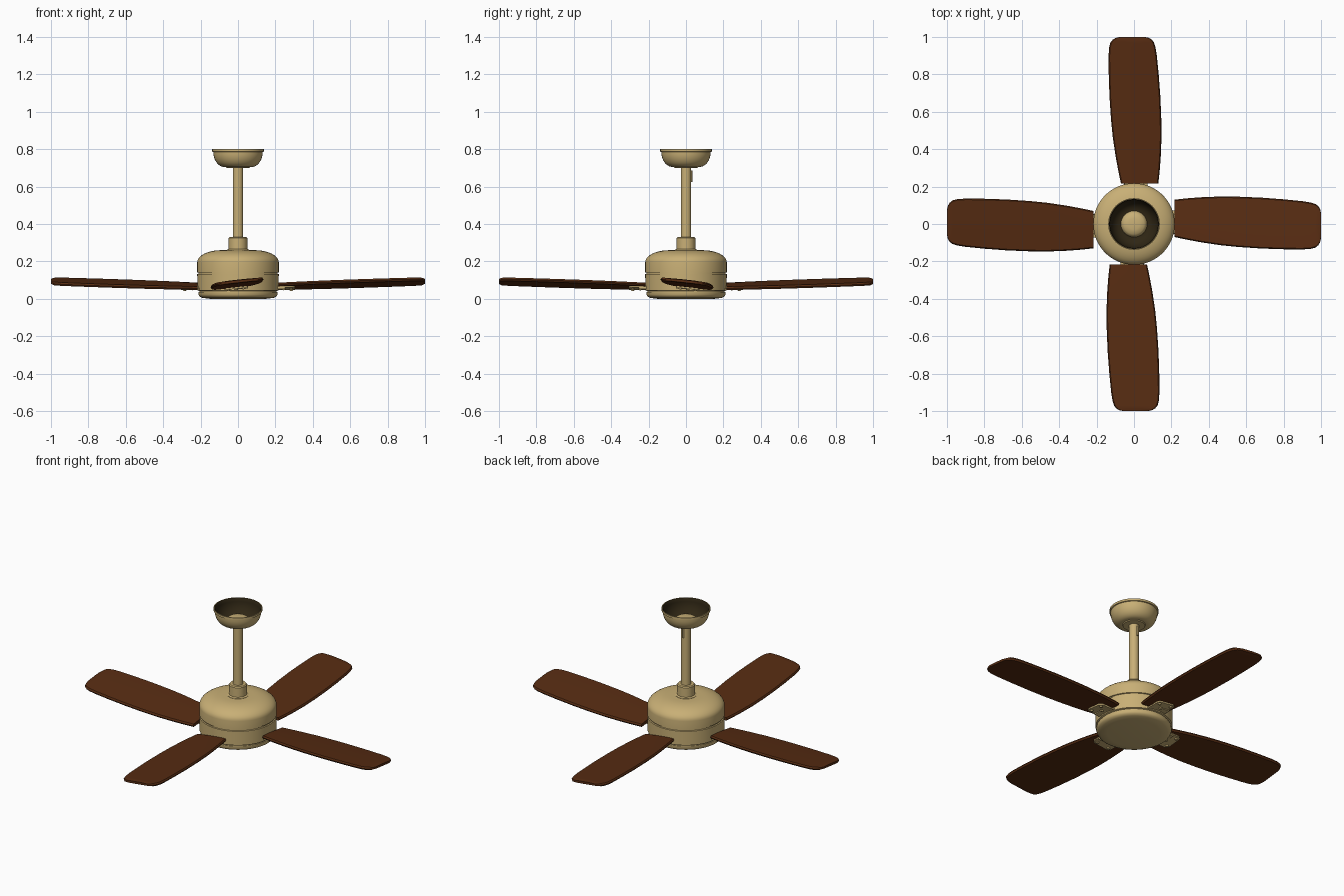
import bpy, bmesh, math
from mathutils import Matrix, Vector

if "Cube" in bpy.data.objects:
    bpy.data.objects.remove(bpy.data.objects["Cube"], do_unlink=True)


def material(name, rgb, rough=0.5):
    m = bpy.data.materials.new(name)
    m.use_nodes = True
    m.diffuse_color = (*rgb, 1)
    node = m.node_tree.nodes["Principled BSDF"]
    node.inputs["Base Color"].default_value = (*rgb, 1)
    node.inputs["Roughness"].default_value = rough
    return m


BRASS = material("antique_brass", (0.58, 0.43, 0.18))
WOOD = material("walnut_wood", (0.095, 0.025, 0.006))
DARK = material("dark_cup_lining", (0.028, 0.019, 0.007))


def finish(name, bm, *mats, angle=35):
    bmesh.ops.remove_doubles(bm, verts=bm.verts, dist=0.0001)
    bmesh.ops.recalc_face_normals(bm, faces=bm.faces)
    mesh = bpy.data.meshes.new(name)
    bm.to_mesh(mesh)
    bm.free()
    ob = bpy.data.objects.new(name, mesh)
    bpy.context.collection.objects.link(ob)
    for m in mats:
        mesh.materials.append(m)
    bpy.ops.object.select_all(action='DESELECT')
    ob.select_set(True)
    bpy.context.view_layer.objects.active = ob
    bpy.ops.object.shade_smooth_by_angle(angle=math.radians(angle))
    return ob


def lathe(name, profile, closed=False, steps=64, mats=(BRASS,)):
    bm = bmesh.new()
    verts = [bm.verts.new((r, 0, z)) for r, z in profile]
    pairs = list(zip(verts, verts[1:]))
    if closed:
        pairs.append((verts[-1], verts[0]))
    edges = [bm.edges.new(p) for p in pairs]
    bmesh.ops.spin(bm, geom=verts + edges, cent=(0, 0, 0), axis=(0, 0, 1),
                   angle=math.tau, steps=steps, use_merge=False)
    return finish(name, bm, *mats)


# Motor housing: rounded dome, seam groove, lower band and bottom plate
dome = [(0.09 + 0.128 * math.sin(a), 0.195 + 0.065 * math.cos(a))
        for a in (math.pi / 2 * i / 10 for i in range(11))]
lathe("motor_housing", [(0, 0.26)] + dome + [
    (0.218, 0.142), (0.212, 0.14), (0.212, 0.134), (0.218, 0.132),
    (0.217, 0.045), (0.207, 0.042), (0.207, 0.036), (0, 0.036)])
lathe("bottom_plate", [(0, 0.037), (0.211, 0.037), (0.211, 0.022),
                       (0.205, 0.012), (0.19, 0.005), (0.15, 0), (0, 0)])

# Down rod with its collar
lathe("down_rod", [(0, 0.25), (0.028, 0.25), (0.028, 0.74), (0.018, 0.74),
                   (0.018, 0.70), (0, 0.70)], steps=32)
lathe("rod_collar", [(0, 0.25), (0.06, 0.25), (0.06, 0.262), (0.05, 0.266),
                     (0.05, 0.324), (0.045, 0.33), (0, 0.33)], steps=40)

# Ceiling cup: thin open bowl with a dark lining
outer = [(0.072 + 0.06 * math.sin(a), 0.785 - 0.08 * math.cos(a))
         for a in (math.pi / 2 * i / 10 for i in range(11))]
inner = [(r - 0.004, z + 0.006) for r, z in reversed(outer)]
cup = lathe("ceiling_cup", [(0.04, 0.705)] + outer +
            [(0.138, 0.787), (0.138, 0.80), (0.133, 0.80)] + inner +
            [(0.04, 0.711)], closed=True)
cup.data.materials.append(DARK)
for f in cup.data.polygons:
    c = f.center
    inward = f.normal.x * c.x + f.normal.y * c.y < -0.001
    if inward and c.z > 0.711 or f.normal.z > 0.9 and c.z < 0.75:
        f.material_index = 1
lathe("hanger_ball", [(0, 0.70), (0.062, 0.70), (0.07, 0.715), (0.065, 0.728),
                      (0.054, 0.738), (0.03, 0.744), (0, 0.744)], steps=40)

# Small retaining pin near the top of the rod
bm = bmesh.new()
bmesh.ops.create_cone(bm, cap_ends=True, segments=12, radius1=0.006,
                      radius2=0.006, depth=0.06,
                      matrix=Matrix.Translation((0, 0.028, 0.655)))
finish("rod_pin", bm, BRASS)

# Blade outline: distance along, one edge, other edge
OUTLINE = [(0.212, 0.13, -0.07), (0.28, 0.137, -0.083), (0.36, 0.143, -0.098),
           (0.46, 0.147, -0.113), (0.56, 0.146, -0.123), (0.68, 0.141, -0.131),
           (0.8, 0.132, -0.135), (0.9, 0.122, -0.136), (0.945, 0.115, -0.133),
           (0.97, 0.107, -0.126), (0.986, 0.095, -0.113), (0.995, 0.08, -0.098),
           (1.0, 0.058, -0.075)]
PITCH = -0.11


def blade_z(x, y):
    return 0.07 + 0.022 * (x - 0.2) / 0.8 + PITCH * y


def make_blade(name, place):
    bm = bmesh.new()
    loops = []
    for x, hi, lo in OUTLINE:
        h = 0.009 if x < 0.99 else 0.006
        section = [(hi, 0), (hi - 0.006, h), (0.04, h + 0.002), (-0.03, h + 0.002),
                   (lo + 0.006, h), (lo, 0), (lo + 0.006, -h), (-0.03, -h),
                   (0.04, -h), (hi - 0.006, -h)]
        slant = 0.08 * (0.13 - hi / 2) if x < 0.22 else 0
        loops.append([bm.verts.new((x + slant, y, blade_z(x, y) + dz))
                      for y, dz in section])
    for a, b in zip(loops, loops[1:]):
        for i in range(len(a)):
            j = (i + 1) % len(a)
            bm.faces.new((a[i], a[j], b[j], b[i]))
    bm.faces.new(loops[0])
    bm.faces.new(loops[-1])
    bm.transform(place)
    finish(name, bm, WOOD, angle=40)


def add_box(bm, center, size, tilt):
    m = (Matrix.Translation(center) @ Matrix.Rotation(tilt, 4, 'X')
         @ Matrix.Diagonal((*size, 1)))
    return bmesh.ops.create_cube(bm, size=1, matrix=m)["verts"]


def make_bracket(name, place):
    bm = bmesh.new()
    tilt = math.atan(PITCH)
    # Mounting plate under the blade, with clipped outer corners
    plate = add_box(bm, (0.255, 0.01, 0.058), (0.1, 0.125, 0.009), tilt)
    corners = [e for e in bm.edges
               if all(v.co.x > 0.3 for v in e.verts)
               and abs(e.verts[0].co.y - e.verts[1].co.y) < 0.01]
    bmesh.ops.bevel(bm, geom=corners, offset=0.022, segments=3,
                    profile=0.5, affect='EDGES')
    # Arm into the housing
    add_box(bm, (0.21, 0, 0.06), (0.08, 0.1, 0.016), 0)
    # Three screw heads
    for x, y in ((0.285, -0.03), (0.285, 0.05), (0.245, 0.01)):
        bmesh.ops.create_cone(
            bm, cap_ends=True, segments=14, radius1=0.007, radius2=0.011, depth=0.009,
            matrix=Matrix.Translation((x, y, 0.051 + PITCH * (y - 0.01)))
            @ Matrix.Rotation(tilt, 4, 'X'))
    bm.transform(place)
    finish(name, bm, BRASS)


# Neighbouring blades mirror each other; opposite blades are half a turn apart
half_turn = Matrix.Rotation(math.pi, 4, 'Z')
swap = Matrix(((0, 1, 0, 0), (1, 0, 0, 0), (0, 0, 1, 0), (0, 0, 0, 1)))
for side, place in {"left": Matrix.Identity(4), "right": half_turn,
                    "back": swap, "front": half_turn @ swap}.items():
    make_blade(side + "_blade", place)
    make_bracket(side + "_blade_bracket", place)
